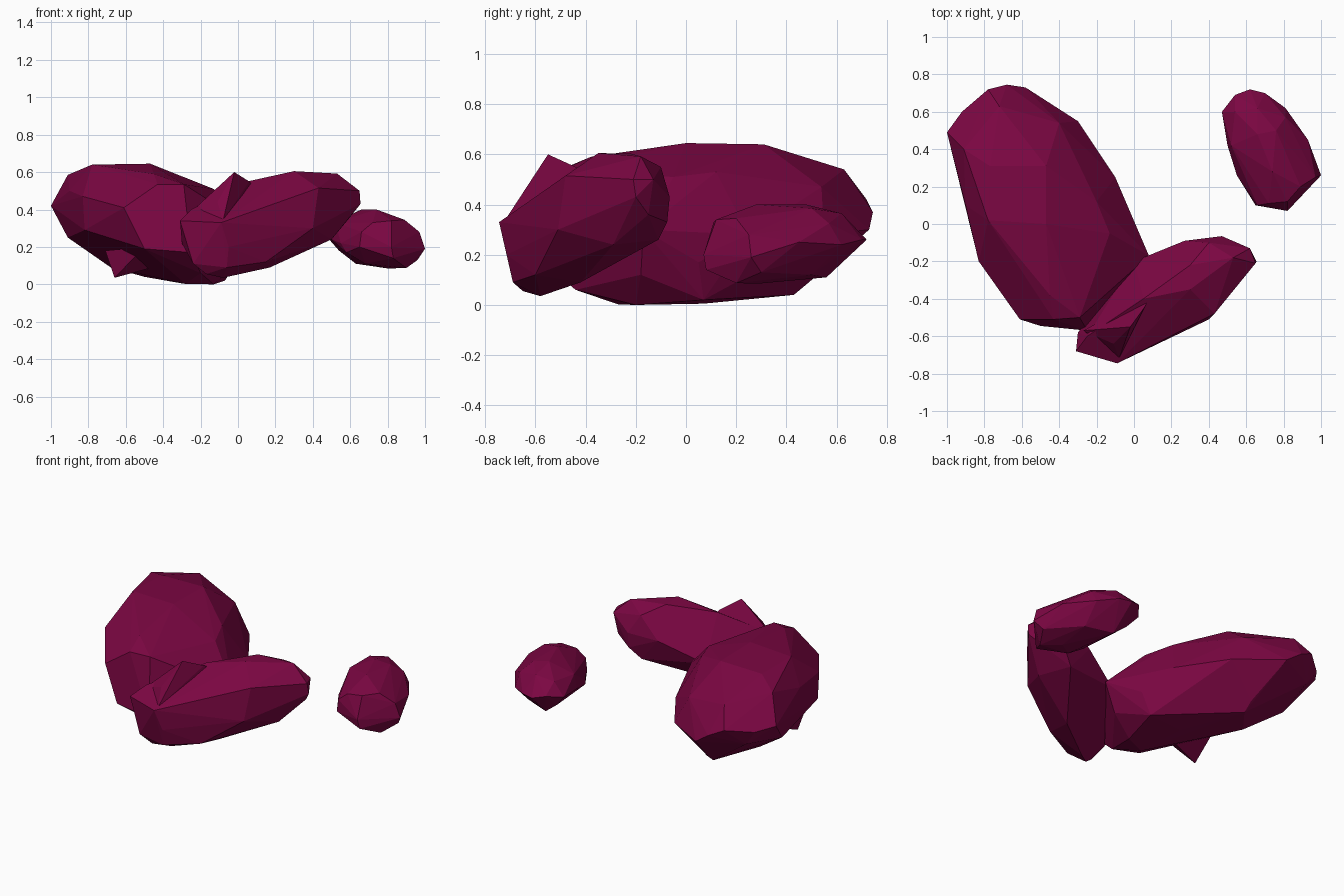
import bpy, bmesh

mat = bpy.data.materials.new("plum_stone")
mat.diffuse_color = (0.2, 0.002, 0.055, 1)


def add_hull(bm, points):
    """Wrap a faceted convex lump around the given corner points."""
    verts = [bm.verts.new(p) for p in points]
    res = bmesh.ops.convex_hull(bm, input=verts)
    junk = {g for g in res["geom_interior"] + res["geom_unused"]
            if isinstance(g, bmesh.types.BMVert)}
    bmesh.ops.delete(bm, geom=list(junk), context='VERTS')


def rock(name, corners, spike=None):
    bm = bmesh.new()
    add_hull(bm, corners)
    bmesh.ops.dissolve_limit(bm, angle_limit=0.05, verts=bm.verts[:], edges=bm.edges[:])
    if spike:
        add_hull(bm, spike)
    bmesh.ops.recalc_face_normals(bm, faces=bm.faces[:])
    me = bpy.data.meshes.new(name)
    bm.to_mesh(me)
    bm.free()
    me.materials.append(mat)
    ob = bpy.data.objects.new(name, me)
    bpy.context.collection.objects.link(ob)
    return ob


# Large boulder: crown, sides, ends, underside, with a shard hanging below
rock("large_rock", [
    (-.77, .31, .635), (-.47, .31, .64), (-.78, .02, .64), (-.47, 0, .645),
    (-.45, -.38, .59), (-.13, -.05, .51), (-.2, .12, .53), (-.4, .54, .47),
    (-.72, .63, .54), (-.91, .4, .585), (-1, .49, .42), (-.91, .3, .25),
    (-.85, .59, .3), (-.92, .6, .4), (-.78, .72, .42), (-.68, .745, .37),
    (-.58, .73, .3), (-.3, .55, .28), (-.1, .25, .28), (.08, -.17, .3),
    (-.9, .1, .5), (-.83, -.2, .47), (-.82, -.2, .29), (-.61, -.51, .41),
    (-.43, -.51, .535), (-.29, -.5, .535), (-.25, -.57, .17), (-.5, -.545, .19),
    (-.28, -.27, .002), (-.13, -.2, 0), (-.07, .07, .02), (0, -.18, .12),
    (-.02, .05, .17), (-.3, .07, .005), (-.5, .43, .04), (-.68, .2, .09),
    (-.2, -.44, .06), (-.5, .49, .09),
], [(-.66, -.22, .035), (-.71, -.23, .18), (-.5, -.33, .2), (-.6, .03, .13), (-.42, -.17, .1)])

# Leaning long rock with a small shard on top
rock("long_rock", [
    (-.31, -.68, .34), (-.09, -.745, .33), (-.05, -.715, .2), (-.24, -.68, .11),
    (-.17, -.65, .055), (-.08, -.58, .035), (-.06, -.69, .09), (.15, -.6, .12),
    (.17, -.42, .09), (.5, -.29, .24), (.4, -.11, .26), (.47, -.075, .33),
    (.6, -.15, .36), (.62, -.13, .5), (.655, -.2, .43), (.65, -.21, .5),
    (.53, -.18, .592), (.3, -.35, .605), (.3, -.22, .603), (.05, -.4, .55),
    (.47, -.065, .43), (.27, -.09, .42), (.4, -.1, .55), (.4, -.51, .3),
    (.43, -.48, .515), (0, -.2, .3), (-.3, -.58, .22), (-.25, -.6, .4),
], [(-.02, -.55, .6), (-.11, -.64, .44), (-.08, -.72, .34), (.06, -.44, .55),
    (.1, -.36, .5), (-.27, -.57, .37)])

# Small separate stone
rock("small_rock", [
    (1, .26, .19), (.97, .25, .28), (.96, .3, .13), (.9, .2, .087),
    (.82, .07, .2), (.83, .08, .14), (.66, .1, .28), (.72, .11, .33),
    (.82, .12, .34), (.89, .2, .345), (.65, .1, .2), (.74, .28, .4),
    (.66, .48, .4), (.76, .5, .385), (.66, .62, .365), (.62, .72, .26),
    (.7, .7, .26), (.81, .62, .24), (.81, .57, .325), (.93, .45, .25),
    (.54, .69, .28), (.47, .6, .26), (.5, .42, .24), (.52, .42, .33),
    (.54, .6, .345), (.55, .26, .22), (.58, .22, .17), (.63, .56, .11),
    (.54, .57, .18), (.8, .29, .085), (.68, .2, .11), (.8, .5, .12),
])
